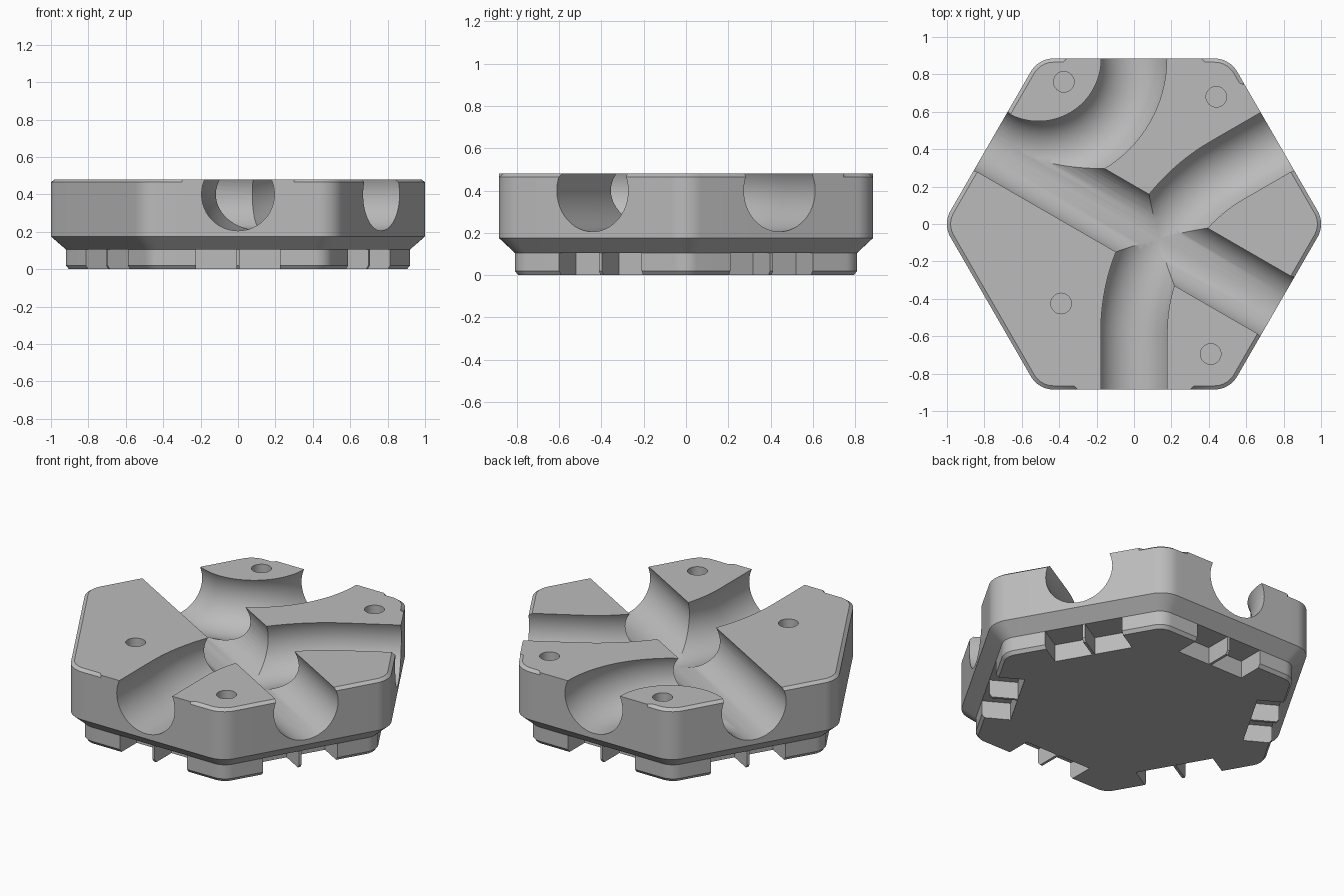
import bpy, bmesh
from math import sin, cos, tan, radians, pi
from mathutils import Vector, Matrix

if "Cube" in bpy.data.objects:
    bpy.data.objects.remove(bpy.data.objects["Cube"])

APOTHEM, TOP, TUBE_Z, TUBE_R = 0.885, 0.48, 0.40, 0.195
# stretches of the rim (by side index) that are left without a chamfer
PLAIN_RIM = {0: (-0.15, 0.37), 1: (-0.38, 0.38), 4: (-0.32, 0.32)}

grey = bpy.data.materials.new("plain grey")
grey.use_nodes = True
colour = (0.5, 0.5, 0.5, 1)
grey.diffuse_color = colour
grey.node_tree.nodes["Principled BSDF"].inputs["Base Color"].default_value = colour


def polar(degrees, length):
    a = radians(degrees)
    return Vector((cos(a) * length, sin(a) * length, 0))


def outline(apothem, radius, steps=10):
    """Rounded hexagon as (point, is_plain_rim) pairs."""
    pts = []
    for k in range(6):
        corner = polar(60 * k, (apothem - radius) / cos(pi / 6))
        for i in range(steps + 1):
            pts.append((corner + polar(60 * k - 30 + 60 * i / steps, radius), False))
        mid, along = polar(60 * k + 30, apothem), polar(60 * k + 120, 1)
        lo, hi = PLAIN_RIM.get(k, (-0.3, 0.3))
        for t, inner in ((lo, False), (lo + 0.02, True), (hi - 0.02, True), (hi, False)):
            pts.append((mid + along * t, inner and k in PLAIN_RIM))
    return pts


def new_object(name, bm):
    bmesh.ops.recalc_face_normals(bm, faces=bm.faces)
    mesh = bpy.data.meshes.new(name)
    bm.to_mesh(mesh)
    bm.free()
    ob = bpy.data.objects.new(name, mesh)
    bpy.context.collection.objects.link(ob)
    mesh.materials.append(grey)
    return ob


def select(ob):
    bpy.ops.object.select_all(action="DESELECT")
    ob.select_set(True)
    bpy.context.view_layer.objects.active = ob


def cut(target, cutter):
    cutter.hide_render = True
    select(target)
    mod = target.modifiers.new("cut", "BOOLEAN")
    mod.operation, mod.solver, mod.object = "DIFFERENCE", "EXACT", cutter
    bpy.ops.object.modifier_apply(modifier=mod.name)
    bpy.data.objects.remove(cutter)


# Hexagonal tile: foot, flared skirt, wall and chamfered rim
def build_tile():
    bm = bmesh.new()
    levels = [(0, 0.795, 0.09), (0.02, 0.81, 0.1), (0.105, 0.81, 0.1),
              (0.175, APOTHEM, 0.14), (TOP - 0.015, APOTHEM, 0.14)]
    rings = [[p + Vector((0, 0, z)) for p, _ in outline(a, r)] for z, a, r in levels]
    full, inset = outline(APOTHEM, 0.14), outline(APOTHEM - 0.02, 0.12)
    rings.append([(f if plain else i) + Vector((0, 0, TOP))
                  for (f, plain), (i, _) in zip(full, inset)])
    rows = [[bm.verts.new(p) for p in ring] for ring in rings]
    for low, high in zip(rows, rows[1:]):
        for i in range(len(low)):
            j = (i + 1) % len(low)
            bm.faces.new((low[i], low[j], high[j], high[i]))
    bm.faces.new(rows[0][::-1])
    bm.faces.new(rows[-1])
    return new_object("track_tile", bm)


# Round channel swept along a level path
def tube(name, path, radius, sides=48):
    bm = bmesh.new()
    rows = []
    for i, p in enumerate(path):
        d = (path[min(i + 1, len(path) - 1)] - path[max(i - 1, 0)]).normalized()
        across = Vector((-d.y, d.x, 0))
        ring = []
        for s in range(sides):
            a = 2 * pi * s / sides
            offset = across * cos(a) * radius + Vector((0, 0, TUBE_Z + sin(a) * radius))
            ring.append(bm.verts.new(p + offset))
        rows.append(ring)
    for a, b in zip(rows, rows[1:]):
        for s in range(sides):
            t = (s + 1) % sides
            bm.faces.new((a[s], a[t], b[t], b[s]))
    bm.faces.new(rows[0])
    bm.faces.new(rows[-1][::-1])
    return new_object(name, bm)


def arc(centre, radius, start, end, steps=32):
    return [centre + polar(start + (end - start) * i / steps, radius) for i in range(steps + 1)]


def bar(name, size, matrix):
    bm = bmesh.new()
    bmesh.ops.create_cube(bm, size=1, matrix=matrix @ Matrix.Diagonal((*size, 1)))
    return new_object(name, bm)


tile = build_tile()

# Straight channel from the back right side to the front left side
cut(tile, tube("straight_channel", [polar(150, 1.1), polar(-30, 1.1)], TUBE_R))

# Wide bend from the front side to the back left side
bend = arc(Vector((1, -tan(pi / 6), 0)), 1, 180, 120)
cut(tile, tube("wide_channel", [polar(-90, 1.1)] + bend + [polar(30, 1.1)], TUBE_R))

# Tight bend around one corner, joining two neighbouring sides
reach = APOTHEM / cos(pi / 6)
bend = arc(polar(120, reach), reach / 2, 0, -120)
cut(tile, tube("tight_channel", [polar(90, 1.05)] + bend + [polar(150, 1.05)], TUBE_R - 0.002))

# Peg holes in the top
for x, y in ((-0.375, 0.76), (0.44, 0.68), (-0.39, -0.425), (0.41, -0.695)):
    bm = bmesh.new()
    bmesh.ops.create_cone(bm, cap_ends=True, segments=32, radius1=0.055, radius2=0.055,
                          depth=0.4, matrix=Matrix.Translation((x, y, TOP)))
    cut(tile, new_object("peg_hole", bm))

# Foot notches: two pockets per side, leaving a thin fin between them
for k in range(6):
    turn = Matrix.Rotation(radians(60 * k + 30), 4, "Z")
    for side in (-1, 1):
        place = turn @ Matrix.Translation((0.75, side * 0.1165, 0.0025))
        cut(tile, bar("foot_notch", (0.2, 0.217, 0.205), place))

select(tile)
bpy.ops.object.shade_smooth_by_angle(angle=radians(30))
